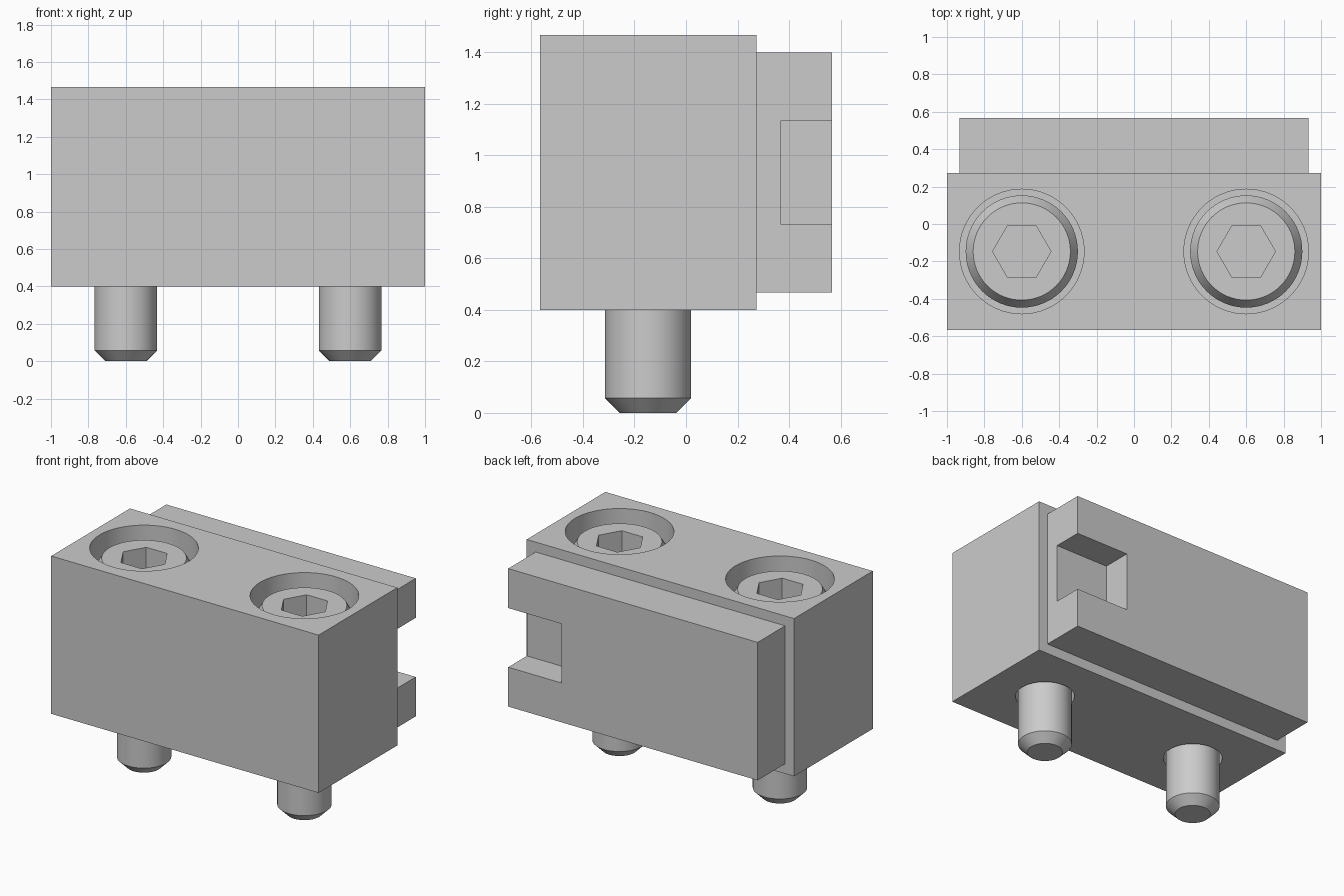
import bpy, bmesh, math

if "Cube" in bpy.data.objects:
    bpy.data.objects.remove(bpy.data.objects["Cube"], do_unlink=True)

steel = bpy.data.materials.new("light grey steel")
steel.use_nodes = True
steel.diffuse_color = (0.6, 0.6, 0.6, 1)
steel.node_tree.nodes["Principled BSDF"].inputs["Base Color"].default_value = (0.6, 0.6, 0.6, 1)

SCREW_X, SCREW_Y = 0.6, -0.147
BOTTOM, TOP = 0.4, 1.467
FLOOR = TOP - 0.4          # counterbore floor
HEAD_TOP = TOP - 0.067


def finish(name, bm):
    bmesh.ops.recalc_face_normals(bm, faces=bm.faces)
    mesh = bpy.data.meshes.new(name)
    bm.to_mesh(mesh)
    bm.free()
    mesh.materials.append(steel)
    obj = bpy.data.objects.new(name, mesh)
    bpy.context.collection.objects.link(obj)
    return obj


def box(name, low, high):
    bm = bmesh.new()
    bmesh.ops.create_cube(bm, size=1)
    for v in bm.verts:
        v.co = [(a + b) / 2 + c * (b - a) for a, b, c in zip(low, high, v.co)]
    return finish(name, bm)


def turned(name, x, profile, sides=64):
    """Solid turned around a vertical axis from (radius, height) pairs."""
    bm = bmesh.new()
    rings = []
    for radius, z in profile:
        angles = [math.tau * i / sides for i in range(sides)]
        rings.append([bm.verts.new((x + radius * math.cos(a),
                                    SCREW_Y + radius * math.sin(a), z)) for a in angles])
    for low, high in zip(rings, rings[1:]):
        for i in range(sides):
            j = (i + 1) % sides
            bm.faces.new((low[i], low[j], high[j], high[i]))
    bm.faces.new(rings[0])
    bm.faces.new(rings[-1])
    return finish(name, bm)


def cut(obj, cutter):
    cutter.hide_render = True
    mod = obj.modifiers.new("cut", 'BOOLEAN')
    mod.operation = 'DIFFERENCE'
    mod.solver = 'EXACT'
    mod.object = cutter
    bpy.context.view_layer.objects.active = obj
    bpy.ops.object.modifier_apply(modifier=mod.name)
    bpy.data.objects.remove(cutter, do_unlink=True)


# Main block and the plate on its back
block = box("block", (-1, -0.567, BOTTOM), (1, 0.274, TOP))
plate = box("back_plate", (-0.933, 0.274, 0.467), (0.933, 0.567, 1.4))

# Notch in the left rear corner of the plate
cut(plate, box("notch_cutter", (0.533, 0.367, 0.733), (1.1, 0.7, 1.133)))

parts = [block, plate]
for side, x in (("left", SCREW_X), ("right", -SCREW_X)):
    # Stepped hole through the block
    cut(block, turned("hole_cutter", x, [
        (0.183, BOTTOM - 0.1), (0.183, FLOOR), (0.333, FLOOR), (0.333, TOP + 0.1)]))
    # Socket head screw with chamfered tip and head
    screw = turned(side + "_screw", x, [
        (0.11, 0), (0.167, 0.057), (0.167, FLOOR), (0.3, FLOOR),
        (0.3, HEAD_TOP - 0.067), (0.26, HEAD_TOP)])
    cut(screw, turned("socket_cutter", x, [
        (0.156, HEAD_TOP - 0.167), (0.156, HEAD_TOP + 0.1)], sides=6))
    parts.append(screw)

# Smooth round walls, keep edges sharp
bpy.ops.object.select_all(action='DESELECT')
for obj in parts:
    obj.select_set(True)
bpy.context.view_layer.objects.active = block
bpy.ops.object.shade_smooth_by_angle(angle=math.radians(25))
